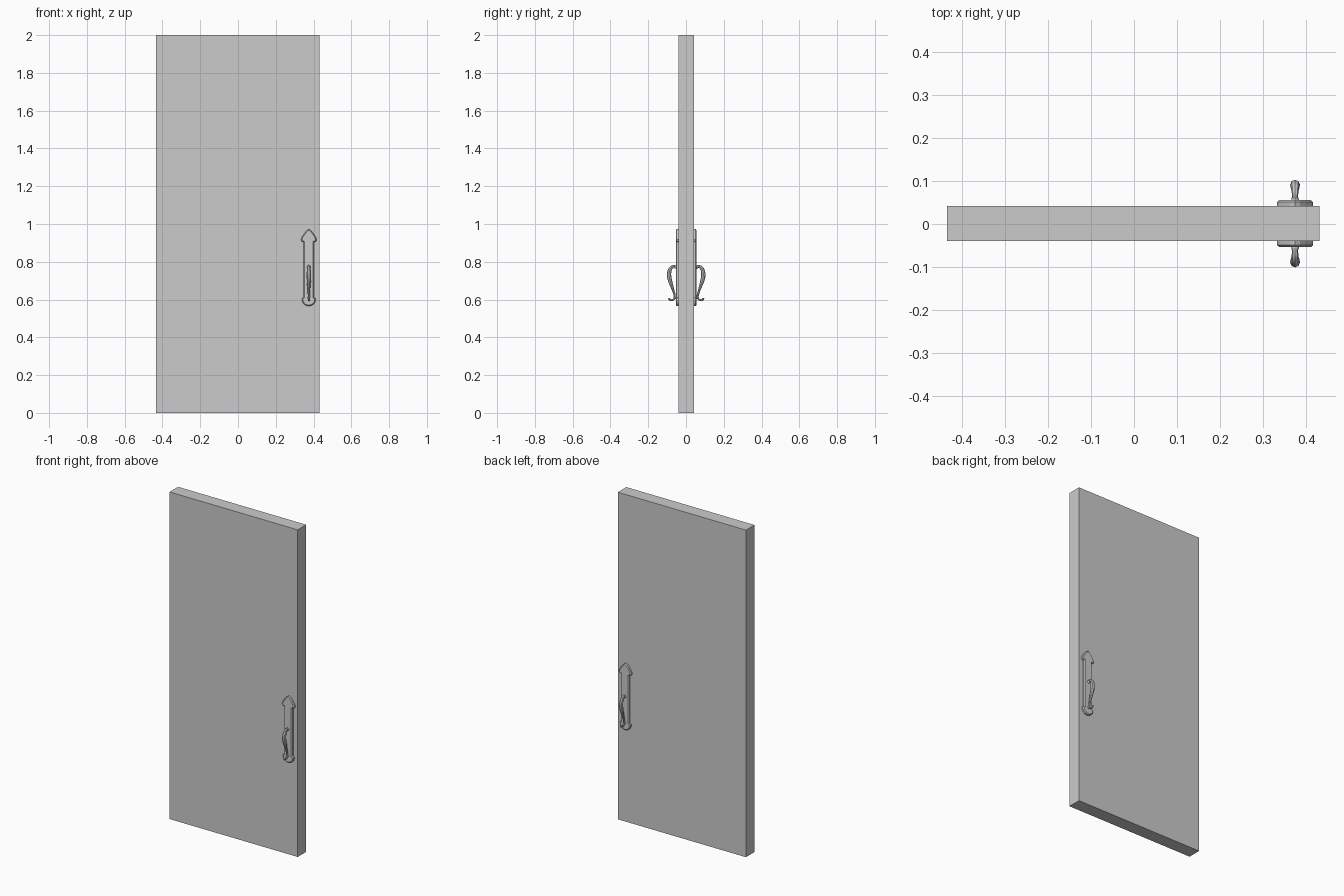
import bpy
import bmesh
from mathutils import Vector

cube = bpy.data.objects.get("Cube")
if cube:
    bpy.data.objects.remove(cube, do_unlink=True)

grey = bpy.data.materials.new("plain grey")
grey.use_nodes = True
grey.diffuse_color = (0.6, 0.6, 0.6, 1)
grey.node_tree.nodes["Principled BSDF"].inputs["Base Color"].default_value = (0.6, 0.6, 0.6, 1)

HANDLE_X = 0.375
FACE_Y = {"front": -0.04, "back": 0.042}


def add_object(name, bm):
    bmesh.ops.recalc_face_normals(bm, faces=bm.faces)
    mesh = bpy.data.meshes.new(name)
    bm.to_mesh(mesh)
    bm.free()
    mesh.materials.append(grey)
    obj = bpy.data.objects.new(name, mesh)
    bpy.context.collection.objects.link(obj)
    return obj


# Door slab
bm = bmesh.new()
bmesh.ops.create_cube(bm, size=1)
bmesh.ops.scale(bm, vec=(0.867, 0.082, 2), verts=bm.verts)
bmesh.ops.translate(bm, vec=(-0.0015, 0.001, 1), verts=bm.verts)
add_object("door_slab", bm)

# Half outline of the spade-topped plate: half width, height
HALF_PLATE = [(0.012, 0.965), (0.024, 0.95), (0.036, 0.932), (0.042, 0.917),
              (0.038, 0.907), (0.027, 0.904), (0.027, 0.612), (0.035, 0.607),
              (0.036, 0.595), (0.030, 0.58), (0.017, 0.569)]


def make_plate(side, sign):
    outline = [(0, 0.973)] + HALF_PLATE + [(0, 0.565)]
    outline += [(-x, z) for x, z in reversed(HALF_PLATE)]
    bm = bmesh.new()
    y = FACE_Y[side]
    face = bm.faces.new([bm.verts.new((HANDLE_X + x, y, z)) for x, z in outline])
    bm.normal_update()
    wall = bmesh.ops.extrude_face_region(bm, geom=[face])["geom"]
    top = [g for g in wall if isinstance(g, bmesh.types.BMFace)]
    bmesh.ops.translate(bm, vec=(0, sign * 0.009, 0), verts=top[0].verts)
    # Chamfered rim around the outer face
    bm.normal_update()
    bmesh.ops.inset_region(bm, faces=top, thickness=0.005, use_even_offset=True)
    bmesh.ops.translate(bm, vec=(0, sign * 0.005, 0), verts=top[0].verts)
    add_object(side + "_handle_plate", bm)


# Grip path: distance from the door face, height, thickness
GRIP = [(0.008, 0.772, 0.005), (0.024, 0.776, 0.007), (0.039, 0.768, 0.009),
        (0.048, 0.748, 0.011), (0.049, 0.722, 0.0115), (0.043, 0.695, 0.0105),
        (0.034, 0.668, 0.008), (0.025, 0.64, 0.006), (0.020, 0.618, 0.0055),
        (0.024, 0.603, 0.005), (0.036, 0.597, 0.005), (0.047, 0.6, 0.0055),
        (0.050, 0.608, 0.006)]


def make_curve(name, points, x=HANDLE_X):
    curve = bpy.data.curves.new(name, "CURVE")
    curve.dimensions = "3D"
    curve.bevel_depth = 1
    curve.bevel_resolution = 2
    curve.use_fill_caps = True
    spline = curve.splines.new("BEZIER")
    spline.resolution_u = 4
    spline.bezier_points.add(len(points) - 1)
    for p, (y, z, r) in zip(spline.bezier_points, points):
        p.co = Vector((x, y, z))
        p.radius = r
        p.handle_left_type = p.handle_right_type = "AUTO"
    curve.materials.append(grey)
    obj = bpy.data.objects.new(name, curve)
    bpy.context.collection.objects.link(obj)
    # Turn the swept tube into a smooth mesh
    bpy.ops.object.select_all(action="DESELECT")
    obj.select_set(True)
    bpy.context.view_layer.objects.active = obj
    bpy.ops.object.convert(target="MESH")
    bpy.ops.object.shade_smooth_by_angle()


def make_boss(side, sign, label, z, radius):
    # Small round seat where the grip meets the plate
    bm = bmesh.new()
    bmesh.ops.create_uvsphere(bm, u_segments=12, v_segments=8, radius=radius)
    bmesh.ops.translate(bm, vec=(HANDLE_X, FACE_Y[side] + sign * 0.015, z), verts=bm.verts)
    for f in bm.faces:
        f.smooth = True
    add_object(side + "_" + label + "_seat", bm)


# The same hardware on both faces of the door
for side, sign in (("front", -1), ("back", 1)):
    make_plate(side, sign)
    make_curve(side + "_grip", [(FACE_Y[side] + sign * d, z, r) for d, z, r in GRIP])
    make_boss(side, sign, "upper", 0.772, 0.009)
    make_boss(side, sign, "lower", 0.61, 0.007)
